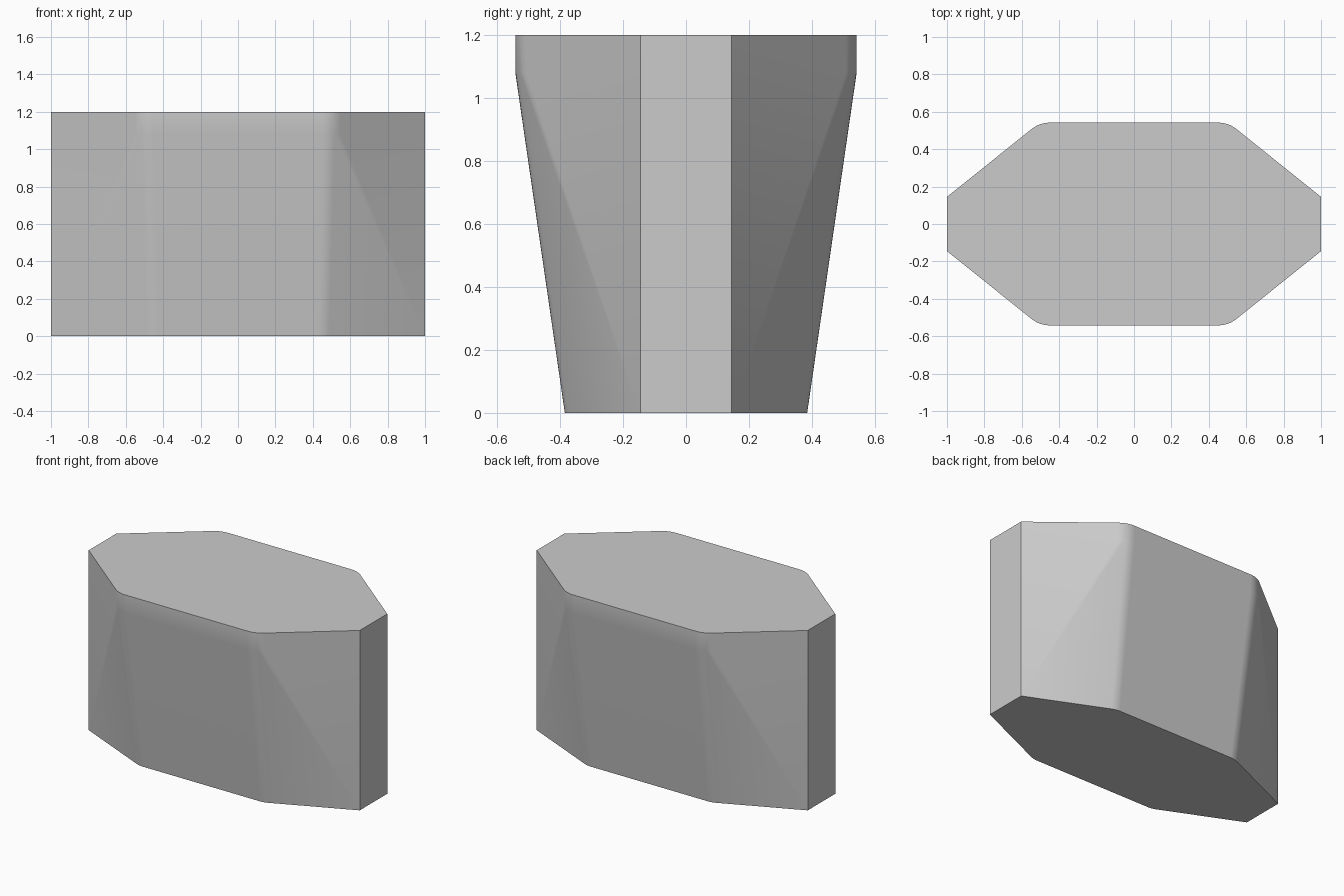
import bpy
import bmesh
from math import radians
from mathutils import Vector

cube = bpy.data.objects.get("Cube")
if cube:
    bpy.data.objects.remove(cube)

END = Vector((1.0, 0.145))   # corner shared by the flat end faces
BEND, TOP = 1.08, 1.2        # height of the rim bend and of the flat top


def rounded_corner(x, y, cut, steps=6):
    """Quarter outline: the end corner, then a softened shoulder."""
    corner = Vector((x, y))
    start = corner + (END - corner).normalized() * cut
    finish = corner - Vector((cut, 0))
    points = [END]
    for i in range(steps + 1):
        t = i / steps
        points.append(start * (1 - t) ** 2 + corner * 2 * t * (1 - t) + finish * t * t)
    return points


def add_ring(bm, quarter, z):
    for sx in (1, -1):
        for sy in (1, -1):
            for p in quarter:
                bm.verts.new((p.x * sx, p.y * sy, z))


# Tapered body: narrow base flaring to an upright rim
bm = bmesh.new()
add_ring(bm, rounded_corner(0.46, 0.385, 0.03), 0)
rim = rounded_corner(0.505, 0.542, 0.055)
add_ring(bm, rim, BEND)
add_ring(bm, rim, TOP)
bmesh.ops.convex_hull(bm, input=bm.verts)
bmesh.ops.dissolve_limit(bm, angle_limit=radians(0.1), verts=bm.verts, edges=bm.edges)
bmesh.ops.recalc_face_normals(bm, faces=bm.faces)
mesh = bpy.data.meshes.new("tapered_body")
bm.to_mesh(mesh)
bm.free()
body = bpy.data.objects.new("tapered_body", mesh)
bpy.context.collection.objects.link(body)

# Plain grey finish
grey = bpy.data.materials.new("light_grey")
grey.use_nodes = True
colour = (0.6, 0.6, 0.6, 1)
grey.diffuse_color = colour
grey.node_tree.nodes["Principled BSDF"].inputs["Base Color"].default_value = colour
mesh.materials.append(grey)

# Soft shoulders, crisp top, base and ends
bpy.ops.object.select_all(action="DESELECT")
body.select_set(True)
bpy.context.view_layer.objects.active = body
bpy.ops.object.shade_smooth_by_angle(angle=radians(30))
weighted = body.modifiers.new("even_shading", "WEIGHTED_NORMAL")
weighted.keep_sharp = True
